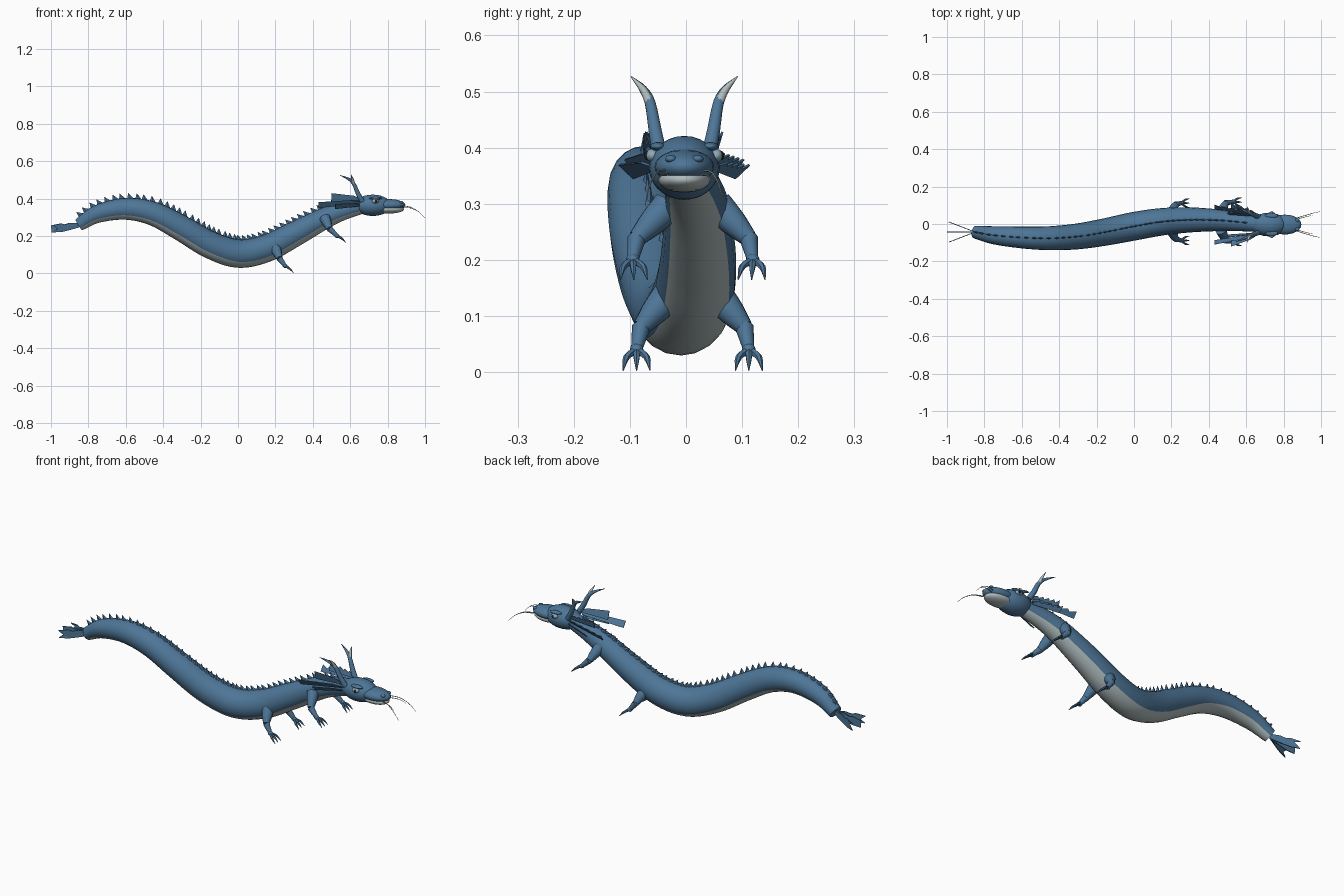
import bpy, bmesh, math
from mathutils import Vector as V

old = bpy.data.objects.get("Cube")
if old:
    bpy.data.objects.remove(old)


def material(name, rgb):
    m = bpy.data.materials.new(name)
    m.use_nodes = True
    m.diffuse_color = (*rgb, 1)
    m.node_tree.nodes["Principled BSDF"].inputs["Base Color"].default_value = (*rgb, 1)
    return m


BLUE = material("scale_blue", (0.075, 0.18, 0.31))
PALE = material("belly_grey", (0.43, 0.50, 0.51))
DARK = material("pupil_dark", (0.01, 0.015, 0.02))
EYE = material("eye_pale_blue", (0.28, 0.40, 0.48))
HEAD_Y = -0.003


def finish(name, bm, mats, smooth=True):
    bmesh.ops.recalc_face_normals(bm, faces=bm.faces[:])
    me = bpy.data.meshes.new(name)
    bm.to_mesh(me)
    bm.free()
    ob = bpy.data.objects.new(name, me)
    bpy.context.collection.objects.link(ob)
    for m in mats:
        me.materials.append(m)
    if smooth:
        bpy.ops.object.select_all(action='DESELECT')
        ob.select_set(True)
        bpy.context.view_layer.objects.active = ob
        bpy.ops.object.shade_smooth_by_angle(angle=math.radians(50))
    return ob


def smooth_path(pts, steps):
    """Catmull-Rom through points that carry a radius as fourth value."""
    p = [V(q) for q in pts]
    p = [2 * p[0] - p[1]] + p + [2 * p[-1] - p[-2]]
    out = []
    for a, b, c, d in zip(p, p[1:], p[2:], p[3:]):
        for k in range(steps):
            t = k / steps
            out.append(0.5 * (2 * b + (c - a) * t + (2 * a - 5 * b + 4 * c - d) * t * t
                              + (3 * b - a - 3 * c + d) * t ** 3))
    return out + [p[-2]]


def frames(path):
    """Position, radius, tangent, side and up along a path."""
    res = []
    for i, q in enumerate(path):
        t = (path[min(i + 1, len(path) - 1)] - path[max(i - 1, 0)]).to_3d().normalized()
        side = V((0, 0, 1)).cross(t).normalized()
        res.append((q.to_3d(), q[3], t, side, t.cross(side)))
    return res


def tube(name, pts, mats, sides=8, steps=3, belly=0):
    bm = bmesh.new()
    rings = []
    for c, r, t, s, u in frames(smooth_path(pts, steps)):
        ring = []
        for k in range(sides):
            a = 2 * math.pi * k / sides
            ring.append(bm.verts.new(c + r * (s * math.sin(a) - u * math.cos(a))))
        rings.append(ring)
    for a, b in zip(rings, rings[1:]):
        for k in range(sides):
            j = (k + 1) % sides
            f = bm.faces.new((a[k], a[j], b[j], b[k]))
            # underside strip
            f.material_index = int(k < belly or k >= sides - belly)
    bm.faces.new(rings[0])
    bm.faces.new(rings[-1])
    return finish(name, bm, mats)


def ellipsoid(name, centre, radii, mat):
    bm = bmesh.new()
    bmesh.ops.create_uvsphere(bm, u_segments=24, v_segments=14, radius=1)
    for v in bm.verts:
        v.co = V([c + r * x for c, r, x in zip(centre, radii, v.co)])
    return finish(name, bm, [mat])


def blade(name, origin, along, across, outline, mat, thick=0.004):
    """Thin flat fin from a 2D outline."""
    bm = bmesh.new()
    o, a, b = V(origin), V(along).normalized(), V(across).normalized()
    bm.faces.new([bm.verts.new(o + a * p + b * q) for p, q in outline])
    bmesh.ops.triangulate(bm, faces=bm.faces[:])
    ob = finish(name, bm, [mat], False)
    mod = ob.modifiers.new("thickness", 'SOLIDIFY')
    mod.thickness, mod.offset = thick, 0


def serrated(length, w0, w1, teeth):
    pts = [(0, 0), (length, 0)]
    for i in range(teeth, 0, -1):
        w = w0 + (w1 - w0) * i / teeth
        pts += [(length * i / teeth, w), (length * (i - 0.75) / teeth, w * 0.62)]
    return pts + [(0, w0 * 0.6)]


# Serpentine body with pale belly
spine = [(-.85, -.043, .26, .034), (-.75, -.06, .318, .048), (-.6, -.072, .345, .058),
         (-.45, -.076, .318, .064), (-.3, -.066, .24, .069), (-.15, -.042, .153, .073),
         (0, -.012, .106, .076), (.15, .012, .133, .073), (.3, .022, .208, .067),
         (.45, .02, .288, .058), (.55, .012, .33, .05), (.66, 0, .36, .042)]
tube("body", spine, [BLUE, PALE], sides=20, steps=6, belly=3)

# Row of back spikes, evenly spaced along the spine
fr = frames(smooth_path(spine, 20))
bm = bmesh.new()
travel, gap = 0.0, 0.036
for prev, (c, r, t, s, u) in zip(fr, fr[1:]):
    travel += (c - prev[0]).length
    if travel < gap or not -0.82 < c.x < 0.61:
        continue
    travel -= gap
    base = c + u * (r - 0.004)
    ring = [bm.verts.new(base + d) for d in (t * .018, s * .006, -t * .018, -s * .006)]
    tip = bm.verts.new(base + u * 0.03 - t * 0.014)
    for k in range(4):
        bm.faces.new((ring[k], ring[(k + 1) % 4], tip))
finish("back_spikes", bm, [BLUE], False)

# Tail fan of three forked blades
fork = [(0, .012), (.05, .014), (.08, .006), (.1, .012), (.15, .004), (.11, -.006),
        (.12, -.012), (.147, -.034), (.1, -.034), (.06, -.026), (0, -.012)]
for i, dy in enumerate((.058, 0, -.058)):
    blade("tail_blade_%d" % i, (-.85, -.043, .258), (-.15, dy, -.005), (0, 0, 1), fork, BLUE)

# Head
ellipsoid("skull", (.72, HEAD_Y, .364), (.098, .063, .057), BLUE)
ellipsoid("snout", (.807, HEAD_Y, .366), (.088, .053, .031), BLUE)
ellipsoid("lower_jaw", (.808, HEAD_Y, .343), (.08, .047, .023), PALE)

for s, side in ((1, "left"), (-1, "right")):
    def at(x, y, z, *r):
        return (x, HEAD_Y + s * y, z, *r)

    # Eyes, brows and nostrils
    ellipsoid(side + "_eye", at(.735, .057, .386), (.019, .012, .012), EYE)
    ellipsoid(side + "_pupil", at(.738, .066, .386), (.007, .005, .008), DARK)
    ellipsoid(side + "_brow", at(.735, .047, .402), (.034, .014, .008), BLUE)
    ellipsoid(side + "_nostril", at(.872, .024, .38), (.012, .01, .007), BLUE)

    # Forked horns
    tube(side + "_horn", [at(.665, .043, .385, .014), at(.64, .052, .43, .0125),
                          at(.618, .061, .48, .01), at(.59, .074, .505, .007),
                          at(.545, .092, .525, .001)], [BLUE])
    tube(side + "_horn_prong", [at(.618, .061, .478, .009), at(.612, .073, .503, .007),
                                at(.605, .095, .527, .001)], [PALE])

    # Serrated mane blades behind the cheeks
    for i, (root, end, lean, w) in enumerate((
            (at(.65, .045, .39), at(.5, .055, .385), .25, .045),
            (at(.65, .05, .375), at(.43, .085, .35), .6, .036),
            (at(.65, .052, .36), at(.52, .09, .345), .9, .036))):
        d = V(end) - V(root)
        blade("%s_mane_%d" % (side, i), root, d, (0, s * lean, .85),
              serrated(d.length, .022, w, 5), BLUE)

    # Whiskers
    tube(side + "_long_whisker", [at(.87, .035, .36, .002), at(.92, .05, .355, .0018),
                                  at(.965, .063, .33, .0014), at(1.0, .07, .295, .0006)],
         [PALE], sides=5)
    tube(side + "_short_whisker", [at(.875, .03, .352, .002), at(.92, .042, .35, .0015),
                                   at(.955, .05, .335, .0006)], [PALE], sides=5)

    # Two pairs of legs with three claws each
    for pair, hip, knee, ankle, toe in (
            ("front", (.465, .045, .295), (.49, .1, .238), (.53, .107, .2), (.577, .105, .165)),
            ("rear", (.2, .045, .135), (.222, .092, .08), (.252, .1, .04), (.297, .1, .003))):
        def leg(p, r, dy=0.0, dz=0.0):
            return (p[0], .012 + s * (p[1] + dy), p[2] + dz, r)
        name = side + "_" + pair
        tube(name + "_thigh", [leg(hip, .03), leg([(a + b) / 2 for a, b in zip(hip, knee)], .025),
                               leg(knee, .016)], [BLUE], sides=10)
        tube(name + "_shin", [leg(knee, .0165), leg(ankle, .01)], [BLUE], sides=10)
        ellipsoid(name + "_foot", leg(ankle, 0)[:3], (.013, .012, .011), BLUE)
        for i, dy in enumerate((-.024, 0, .024)):
            mid = [(a + b) / 2 for a, b in zip(ankle, toe)]
            tube("%s_claw_%d" % (name, i), [leg(ankle, .007), leg(mid, .006, dy * .75, .005),
                                            leg(toe, .001, dy)], [BLUE], sides=6)
